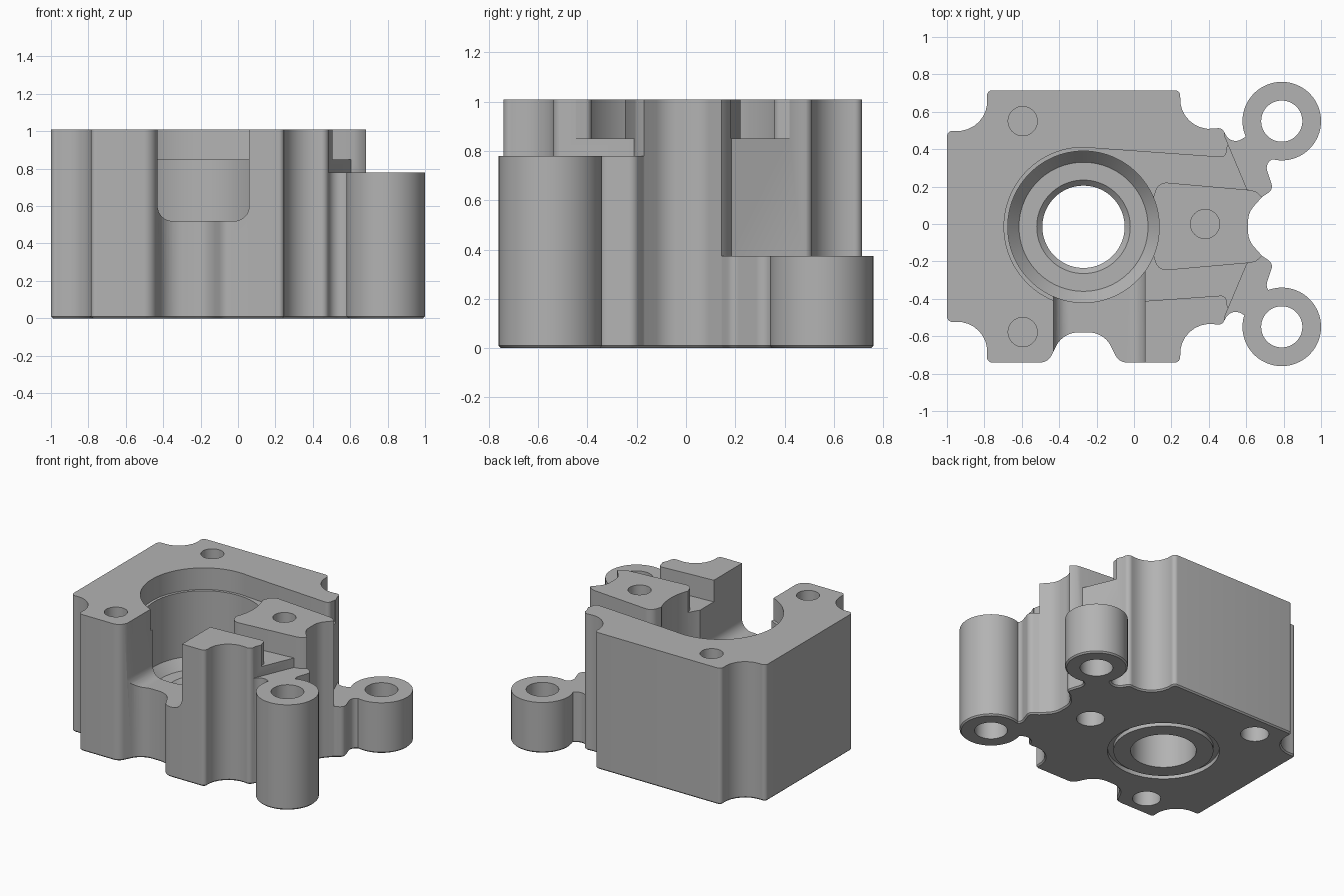
import bpy, bmesh, math
from mathutils import Matrix, Vector

cube = bpy.data.objects.get("Cube")
if cube:
    bpy.data.objects.remove(cube, do_unlink=True)

TOP, MID_Y = 1.01, -0.013
BORE = (-0.27, -0.015)

metal = bpy.data.materials.new("cast_grey")
metal.use_nodes = True
GREY = (0.45, 0.45, 0.45, 1)
metal.diffuse_color = GREY
metal.node_tree.nodes["Principled BSDF"].inputs["Base Color"].default_value = GREY


def rounded(points, steps=8):
    """Turn (x, y, radius) corners into a filleted outline."""
    out = []
    for i, (x, y, r) in enumerate(points):
        p = Vector((x, y))
        if r == 0:
            out.append(p)
            continue
        a = (Vector(points[i - 1][:2]) - p).normalized()
        b = (Vector(points[(i + 1) % len(points)][:2]) - p).normalized()
        half = a.angle(b) / 2
        centre = p + (a + b).normalized() * (r / math.sin(half))
        start = p + a * (r / math.tan(half)) - centre
        end = p + b * (r / math.tan(half)) - centre
        turn = start.angle_signed(end)
        for k in range(steps + 1):
            out.append(centre + Matrix.Rotation(-turn * k / steps, 2) @ start)
    return out


def circle(cx, cy, r, n=64, a0=0, a1=360):
    full = a1 - a0 == 360
    count = n if full else n + 1
    angles = [math.radians(a0 + (a1 - a0) * k / n) for k in range(count)]
    return [Vector((cx + r * math.cos(a), cy + r * math.sin(a))) for a in angles]


def finish(bm, name):
    bmesh.ops.recalc_face_normals(bm, faces=bm.faces)
    mesh = bpy.data.meshes.new(name)
    bm.to_mesh(mesh)
    bm.free()
    mesh.materials.append(metal)
    ob = bpy.data.objects.new(name, mesh)
    bpy.context.collection.objects.link(ob)
    return ob


def prism(name, outline, z0, z1, chamfer=0):
    bm = bmesh.new()
    face = bm.faces.new([bm.verts.new((p.x, p.y, z0)) for p in outline])
    lid = bmesh.ops.extrude_face_region(bm, geom=[face], use_keep_orig=True)["geom"]
    for v in lid:
        if isinstance(v, bmesh.types.BMVert):
            v.co.z = z1
    bmesh.ops.recalc_face_normals(bm, faces=bm.faces)
    if chamfer:
        low = [e for e in bm.edges if all(v.co.z == z0 for v in e.verts)]
        bmesh.ops.bevel(bm, geom=low, offset=chamfer, segments=1, affect='EDGES')
    return finish(bm, name)


def lathe(name, profile, cx, cy, n=96):
    """Closed solid from (radius, z) rings, capped at both ends."""
    bm = bmesh.new()
    rings = [[bm.verts.new((p.x, p.y, z)) for p in circle(cx, cy, r, n)]
             for r, z in profile]
    for a, b in zip(rings, rings[1:]):
        for i in range(n):
            j = (i + 1) % n
            bm.faces.new((a[i], a[j], b[j], b[i]))
    bm.faces.new(rings[0])
    bm.faces.new(rings[-1])
    return finish(bm, name)


def combine(body, tool, operation='DIFFERENCE'):
    mod = body.modifiers.new("cut", 'BOOLEAN')
    mod.object, mod.operation, mod.solver = tool, operation, 'EXACT'
    bpy.context.view_layer.objects.active = body
    bpy.ops.object.modifier_apply(modifier=mod.name)
    bpy.data.objects.remove(tool, do_unlink=True)


def flip(points):
    return [(x, 2 * MID_Y - y, *r) for x, y, *r in reversed(points)]


# Housing outline: back half, mirrored front half, plus the front flute
back = [(-1, 0.5, 0.03), (-0.765, 0.485, 0.16), (-0.79, 0.715, 0.03),
        (0.25, 0.715, 0.03), (0.23, 0.485, 0.16), (0.47, 0.515, 0.035),
        (0.52, 0.42, 0.06), (0.62, 0.48, 0), (0.77, 0.44, 0), (0.76, 0.36, 0),
        (0.70, 0.32, 0.05), (0.745, 0.185, 0.04), (0.685, 0.145, 0.03),
        (0.61, 0.06, 0.12)]
front = flip(back)
flute = [(-0.08, -0.741, 0.07), (-0.16, -0.58, 0.13),
         (-0.38, -0.58, 0.13), (-0.46, -0.741, 0.07)]
at = next(i for i, p in enumerate(front) if p[0] == -0.79)
front[at:at] = flute
housing = prism("housing", rounded(back + front), 0, TOP, 0.01)

# Lowered webs behind each mounting ear
web = [(0.485, 0.47), (0.605, 0.185), (0.65, 0.175), (0.69, 0.14),
       (1.2, 0.1), (1.2, 0.9), (0.485, 0.9)]
for corners, level in ((web, 0.375), (flip(web), 0.78)):
    combine(housing, prism("web_cut", [Vector(p) for p in corners], level, 1.2))

# Shallow channels either side of the centre block
channel = [(-0.25, 0.408, 0), (0.49, 0.355, 0.03), (0.50, 0.42, 0), (0.56, 0.42, 0),
           (0.72, 0.175, 0), (0.64, 0.18, 0.03), (0.13, 0.225, 0.06),
           (0.09, 0.10, 0), (-0.25, 0, 0)]
for corners in (channel, flip(channel)):
    combine(housing, prism("channel_cut", rounded(corners), 0.85, 1.2))

# Stepped bore with a rim around its open side
rim = circle(*BORE, 0.425, 80, 36, 324) + [Vector(BORE)]
combine(housing, prism("rim_cut", rim, 0.85, 1.2))
bore = [(0.22, -0.1), (0.22, 0.27), (0.25, 0.30), (0.345, 0.30), (0.405, 0.37), (0.405, 1.2)]
combine(housing, lathe("bore_cut", bore, *BORE))

# Front window
window = prism("window_cut", rounded([(-0.43, 0.52, 0.08), (0.06, 0.52, 0.08),
                                      (0.06, 1.2, 0), (-0.43, 1.2, 0)]), 0.25, 1.0)
window.data.transform(Matrix.Rotation(math.pi / 2, 4, 'X'))
combine(housing, window)

# Mounting ears
for y, height in ((0.55, 0.375), (-0.55, 0.78)):
    combine(housing, prism("ear", circle(0.79, y, 0.21), 0, height, 0.01), 'UNION')
    combine(housing, prism("ear_hole", circle(0.79, y, 0.11), -0.1, 1.2))

# Blind screw holes, top and bottom
for x, y in ((-0.595, 0.55), (-0.595, -0.578), (0.38, 0)):
    combine(housing, prism("top_hole", circle(x, y, 0.078, 40), 0.6, 1.2))
    combine(housing, prism("bottom_hole", circle(x, y, 0.095, 40), -0.1, 0.3))

# Seal groove under the bore
groove = prism("groove_cut", circle(*BORE, 0.375, 96), -0.1, 0.03)
combine(groove, prism("groove_core", circle(*BORE, 0.335, 96), -0.2, 0.2))
combine(housing, groove)

bpy.ops.object.select_all(action='DESELECT')
housing.select_set(True)
bpy.context.view_layer.objects.active = housing
bpy.ops.object.shade_smooth_by_angle(angle=math.radians(30))
